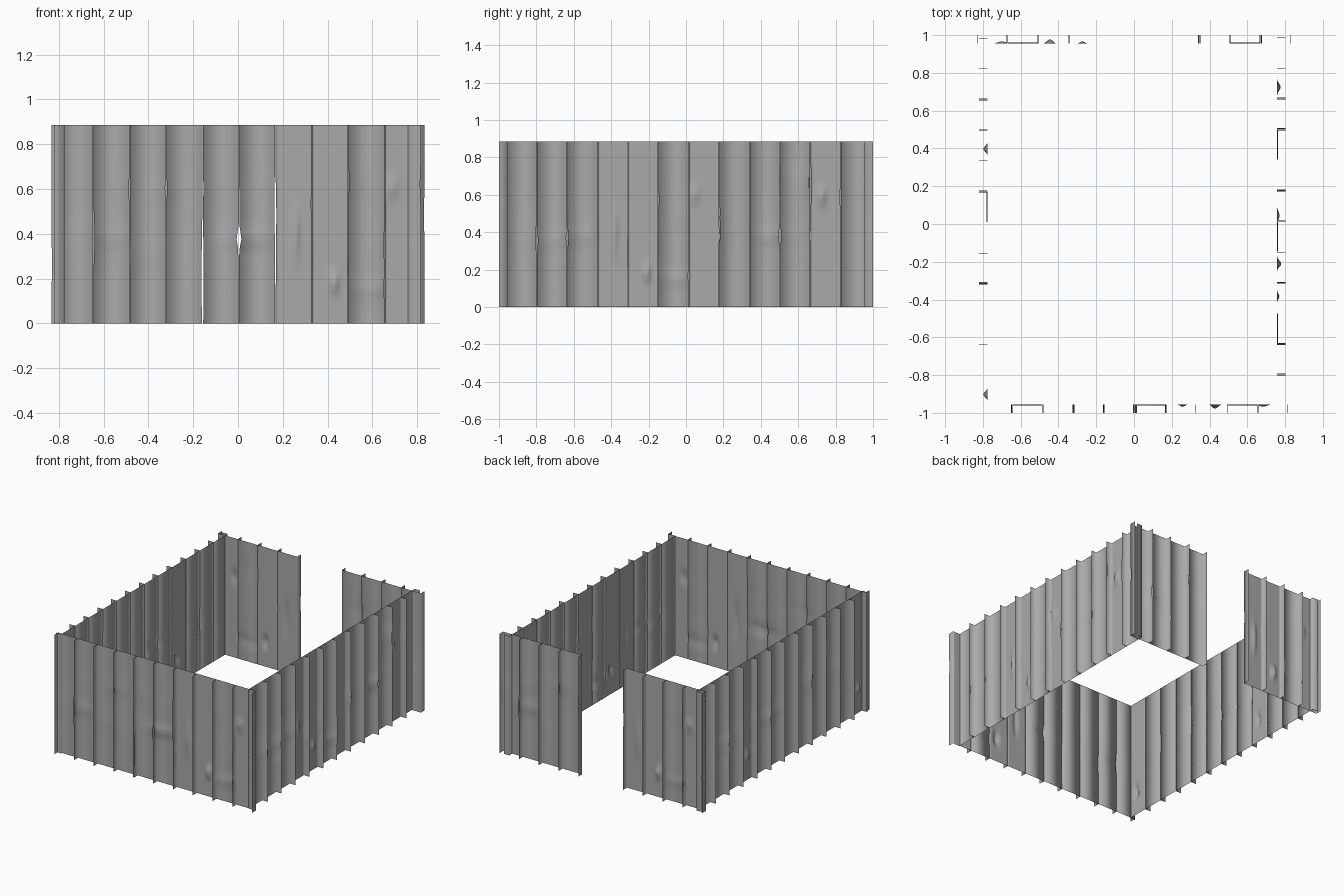
import bpy, math, random
from mathutils import Matrix, Vector

cube = bpy.data.objects.get("Cube")
if cube:
    bpy.data.objects.remove(cube)

random.seed(4)
HEIGHT, PITCH, DEPTH, ROWS = 0.885, 0.1625, 0.045, 26

steel = bpy.data.materials.new("grey steel")
steel.use_nodes = True
grey = (0.4, 0.4, 0.4, 1)
steel.diffuse_color = grey
steel.node_tree.nodes["Principled BSDF"].inputs["Base Color"].default_value = grey


def hump(d, radius):
    """Smooth falloff from one at the centre to zero at the radius."""
    return 0.5 + 0.5 * math.cos(math.pi * min(abs(d) / radius, 1))


# Outward displacement of the web, u along the panel
def crease(u, z):
    return 0.012 * hump(u - 0.09, 0.03) * hump(z - 0.39, 0.19)


def low_bump(u, z):
    return 0.024 * hump(u - 0.1, 0.035) * hump(z - 0.18, 0.06)


def fold(u, z):
    return 0.006 * hump(z - 0.15, 0.05)


def high_bump(u, z):
    return 0.014 * hump(u - 0.03, 0.045) * hump(z - 0.6, 0.06)


def mid_fold(u, z):
    return 0.005 * hump(z - 0.38, 0.05)


def big_bump(u, z):
    return 0.02 * hump(u - 0.06, 0.04) * hump(z - 0.59, 0.07)


DAMAGE = [crease, low_bump, fold, high_bump]


def panel(verts, faces, start, dent, notches):
    """Channel with a flat web and a flange bent outward along each side."""
    fine = dent in (crease, low_bump, high_bump, big_bump)
    cuts = 14 if fine else 1
    base, cols = len(verts), cuts + 3
    for r in range(ROWS + 1):
        z = HEIGHT * r / ROWS
        left, right = (0.001 + sum(w * hump(z - h, s) for w, h, s in n) for n in notches)
        line = [(left, DEPTH)]
        for c in range(cuts + 1):
            u = left + (PITCH - left - right) * c / cuts
            line.append((u, dent(u, z) if dent else 0))
        line.append((PITCH - right, DEPTH))
        verts += [Vector((start + u, -out, z)) for u, out in line]
    for r in range(ROWS):
        for c in range(cols - 1):
            a = base + r * cols + c
            faces.append((a, a + 1, a + cols + 1, a + cols))


def wall(name, count, origin, angle, dents, slits):
    """Row of panels running along local x with flanges facing local -y."""
    verts, faces = [], []
    for i in range(count):
        notches = []
        for joint in (i, i + 1):
            n = [(random.uniform(0, 0.003), random.uniform(0.2, 0.7), 0.1)]
            if 0 < joint < count and joint in slits:
                n.append(slits[joint])
            notches.append(n)
        panel(verts, faces, i * PITCH, dents.get(i), notches)
    mesh = bpy.data.meshes.new(name)
    mesh.from_pydata(verts, [], faces)
    mesh.transform(Matrix.Translation(origin) @ Matrix.Rotation(angle, 4, "Z"))
    mesh.materials.append(steel)
    mesh.shade_smooth()
    obj = bpy.data.objects.new(name, mesh)
    bpy.context.collection.objects.link(obj)


def damaged_from(first):
    return {first + k: dent for k, dent in enumerate(DAMAGE)}


# Four sides of the enclosure, with a doorway in the back
wall("front_wall", 10, (-0.808, -0.955, 0), 0,
     damaged_from(6) | {1: mid_fold, 5: mid_fold},
     {1: (0.004, 0.38, 0.15), 3: (0.004, 0.6, 0.06), 4: (0.004, 0.2, 0.35),
      5: (0.01, 0.38, 0.06), 6: (0.003, 0.48, 0.2), 9: (0.004, 0.16, 0.04)})
wall("right_wall", 12, (0.758, -0.96, 0), math.pi / 2,
     damaged_from(3) | {2: mid_fold, 8: mid_fold, 10: big_bump},
     {1: (0.004, 0.35, 0.1), 2: (0.005, 0.37, 0.07), 6: (0.004, 0.16, 0.04),
      7: (0.004, 0.4, 0.08), 9: (0.006, 0.38, 0.07), 10: (0.004, 0.65, 0.15)})
wall("left_wall", 12, (-0.775, 0.985, 0), -math.pi / 2,
     {3: low_bump, 5: mid_fold, 11: low_bump},
     {2: (0.004, 0.38, 0.1), 5: (0.005, 0.38, 0.07), 8: (0.004, 0.5, 0.15)})
wall("back_wall_left", 4, (0.833, 0.955, 0), math.pi,
     {1: mid_fold}, {1: (0.004, 0.38, 0.1), 3: (0.004, 0.6, 0.08)})
wall("back_wall_right", 4, (-0.183, 0.955, 0), math.pi,
     damaged_from(0), {3: (0.004, 0.16, 0.04)})
